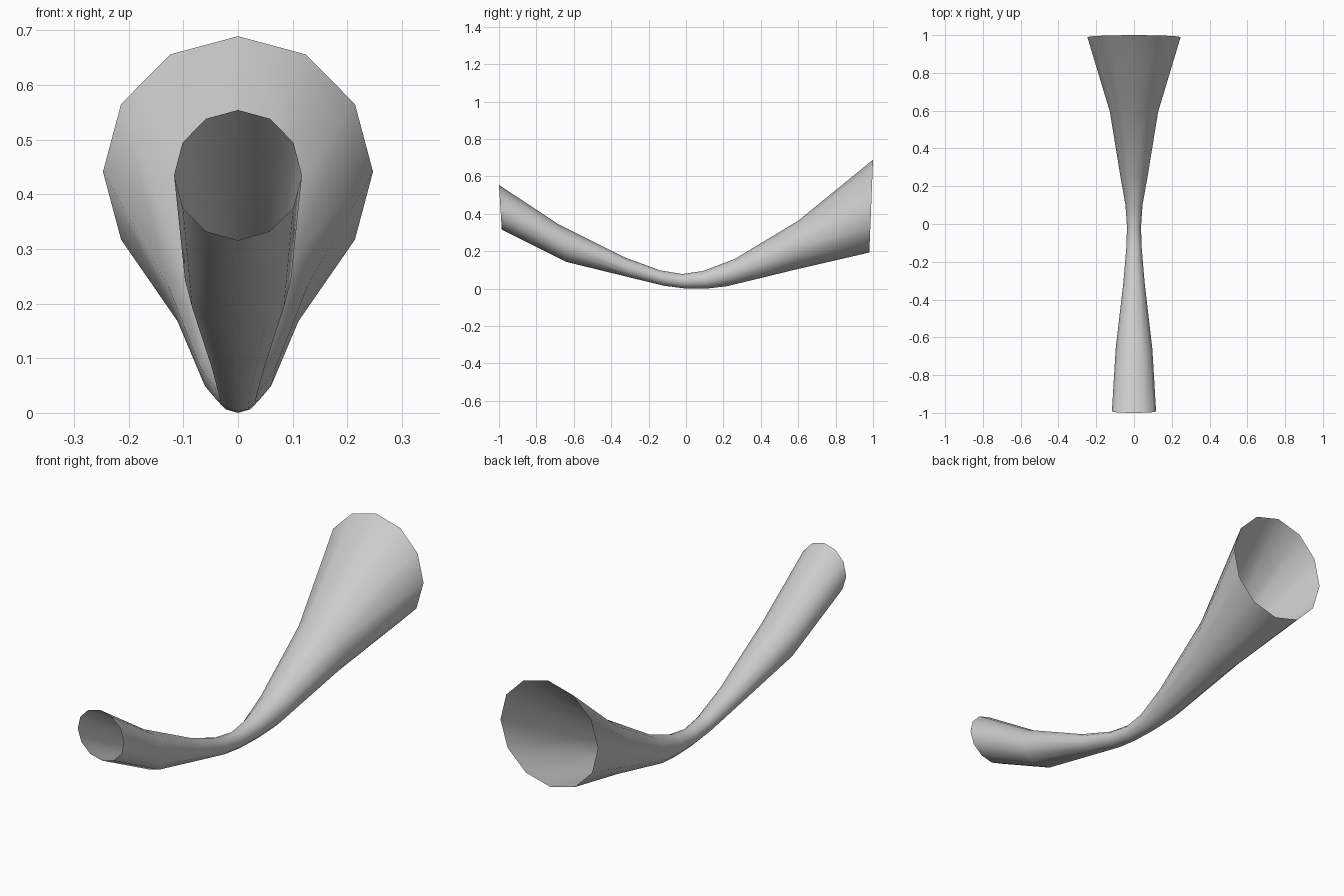
import bpy, bmesh
from math import sin, cos, pi

if "Cube" in bpy.data.objects:
    bpy.data.objects.remove(bpy.data.objects["Cube"])

SIDES = 12
# Each ring: top (y, z), bottom (y, z), half width
rings = [
    (-1.00, 0.556, -0.985, 0.318, 0.117),
    (-0.68, 0.345, -0.640, 0.145, 0.097),
    (-0.33, 0.170, -0.285, 0.058, 0.056),
    (-0.14, 0.100, -0.120, 0.018, 0.041),
    (-0.02, 0.080, -0.015, 0.004, 0.037),
    (0.09, 0.096, 0.110, 0.002, 0.045),
    (0.26, 0.160, 0.220, 0.015, 0.070),
    (0.60, 0.365, 0.590, 0.105, 0.128),
    (1.00, 0.691, 0.980, 0.195, 0.247),
]
low = min(r[3] for r in rings)  # stand exactly on the ground

# Open flared tube, lofted ring by ring
bm = bmesh.new()
loops = []
for ty, tz, by, bz, w in rings:
    loop = []
    for i in range(SIDES):
        a = 2 * pi * i / SIDES
        t = (1 + cos(a)) / 2
        loop.append(bm.verts.new((w * sin(a), by + (ty - by) * t, bz + (tz - bz) * t - low)))
    loops.append(loop)

# Side faces, wound so they face outward
for a, b in zip(loops, loops[1:]):
    for i in range(SIDES):
        j = (i + 1) % SIDES
        bm.faces.new((a[i], a[j], b[j], b[i])).smooth = True

mesh = bpy.data.meshes.new("flared_tube")
bm.to_mesh(mesh)
bm.free()
bpy.context.collection.objects.link(bpy.data.objects.new("flared_tube", mesh))
